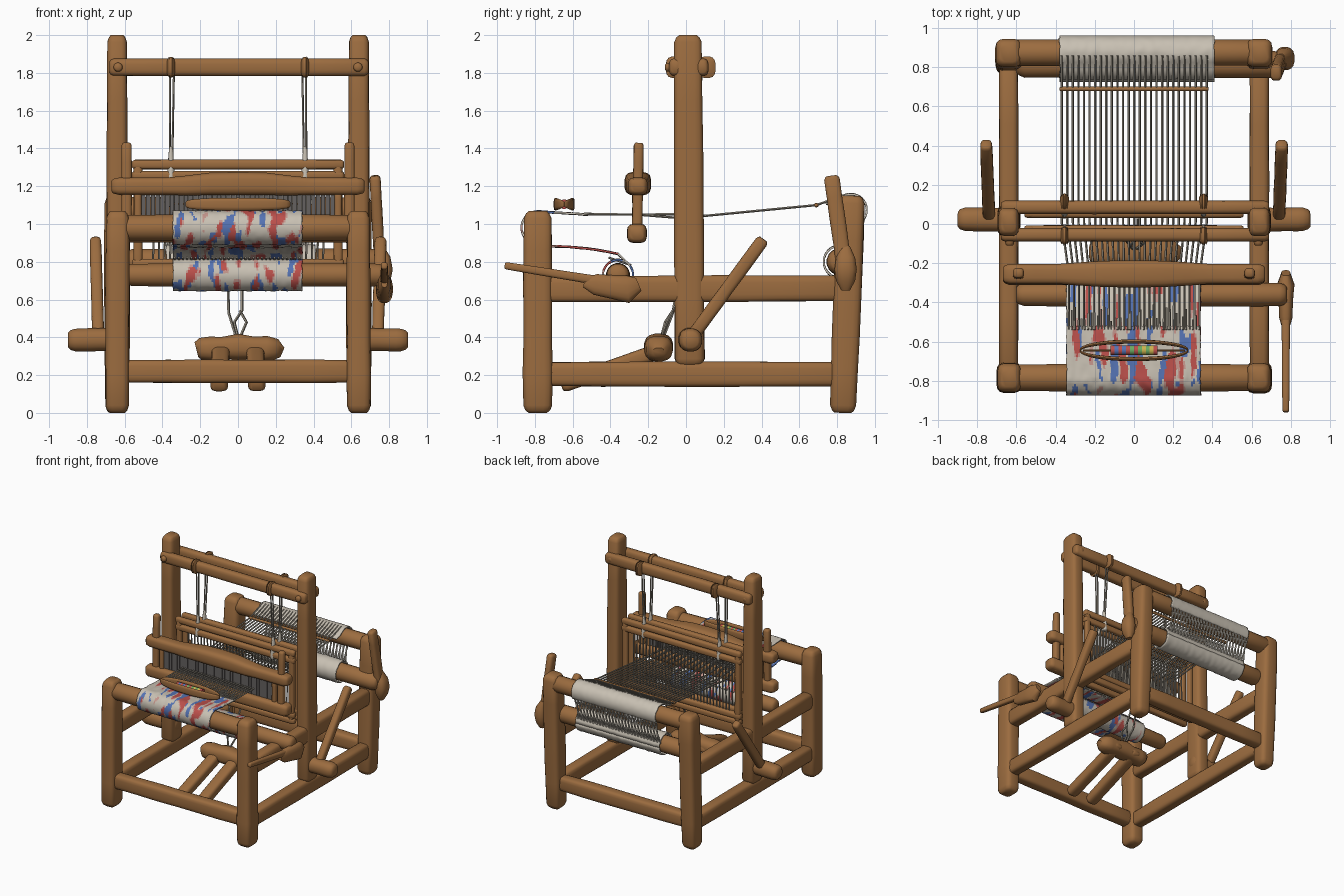
import bpy, bmesh, math, random
from mathutils import Vector, noise

if "Cube" in bpy.data.objects:
    bpy.data.objects.remove(bpy.data.objects["Cube"])

random.seed(4)

def mat(name, c):
    m = bpy.data.materials.new(name)
    m.diffuse_color = (*c, 1)
    m.use_nodes = True
    m.node_tree.nodes["Principled BSDF"].inputs["Base Color"].default_value = m.diffuse_color
    return m

WOOD = mat("wood", (0.33, 0.15, 0.05))
CREAM = mat("cream", (0.58, 0.53, 0.45))
PINK = mat("pink", (0.55, 0.3, 0.26))
RED = mat("red", (0.5, 0.08, 0.07))
BLUE = mat("blue", (0.09, 0.17, 0.45))
GREY = mat("reed_grey", (0.13, 0.12, 0.115))
CORD = mat("cord", (0.3, 0.27, 0.22))
GREEN = mat("green", (0.15, 0.4, 0.12))
YELLOW = mat("yellow", (0.6, 0.45, 0.08))

def finish(name, bm, mats, angle=50):
    bmesh.ops.recalc_face_normals(bm, faces=bm.faces)
    me = bpy.data.meshes.new(name)
    bm.to_mesh(me)
    bm.free()
    for m in mats:
        me.materials.append(m)
    me.polygons.foreach_set("use_smooth", [True] * len(me.polygons))
    me.set_sharp_from_angle(angle=math.radians(angle))
    ob = bpy.data.objects.new(name, me)
    bpy.context.collection.objects.link(ob)
    return ob

# Sweeps a superellipse section (half sizes hw, hh) along a polyline
def sweep(bm, pts, hw, hh, scales=None, n=16, power=2.0, mi=0):
    pts = [Vector(p) for p in pts]
    rings = []
    for i, p in enumerate(pts):
        t = (pts[min(i + 1, len(pts) - 1)] - pts[max(i - 1, 0)]).normalized()
        ref = Vector((0, 1, 0)) if abs(t.z) > 0.75 else Vector((0, 0, 1))
        u = ref.cross(t).normalized()
        v = t.cross(u)
        s = scales[i] if scales else 1
        ring = []
        for k in range(n):
            c, d = math.cos(math.tau * (k + .5) / n), math.sin(math.tau * (k + .5) / n)
            a = math.copysign(abs(c) ** (2 / power), c) * hw * s
            b = math.copysign(abs(d) ** (2 / power), d) * hh * s
            ring.append(bm.verts.new(p + u * a + v * b))
        rings.append(ring)
    for r0, r1 in zip(rings, rings[1:]):
        for k in range(n):
            bm.faces.new((r0[k], r0[(k + 1) % n], r1[(k + 1) % n], r1[k])).material_index = mi
    for r in (rings[0], rings[-1]):
        bm.faces.new(r).material_index = mi

# Hand-hewn timber with rounded ends and a slight wobble
def beam(name, p0, p1, hw, hh, power=4.0, taper=1.0, wob=0.025, m=WOOD):
    p0, p1 = Vector(p0), Vector(p1)
    L = (p1 - p0).length
    e = min(hw, hh)
    st = [(0, .62), (e * .2, .83), (e * .6, .97)]
    prof = st + [(L * f, 1) for f in (.2, .35, .5, .65, .8)] + [(L - d, s) for d, s in reversed(st)]
    prof.sort()
    sc = [s * (1 + (taper - 1) * d / L) * (1 + random.uniform(-wob, wob)) for d, s in prof]
    bm = bmesh.new()
    sweep(bm, [p0.lerp(p1, d / L) for d, s in prof], hw, hh, sc, power=power)
    return finish(name, bm, [m])

# Many thin cords in a single object
def cords(name, paths, r, m=CORD, n=5):
    bm = bmesh.new()
    for p in paths:
        sweep(bm, p, r, r, n=n)
    return finish(name, bm, [m])

def arc(cy, cz, r, a0, a1, n=14):
    return [(cy + r * math.cos(math.radians(a0 + (a1 - a0) * i / n)),
             cz + r * math.sin(math.radians(a0 + (a1 - a0) * i / n))) for i in range(n + 1)]

# Cloth strip: yz path extruded along x, with woven colour streaks
def cloth(name, path, x0, x1, dyed, nx=70):
    bm = bmesh.new()
    rows = [[bm.verts.new((x0 + (x1 - x0) * i / nx + .006 * noise.noise((j * .5, i // nx, 3)), y,
                           z + .004 * noise.noise((i * .3, j * .4, 0)))) for i in range(nx + 1)]
            for j, (y, z) in enumerate(path)]
    for j in range(len(path) - 1):
        for i in range(nx):
            f = bm.faces.new((rows[j][i], rows[j][i + 1], rows[j + 1][i + 1], rows[j + 1][i]))
            if dyed:
                a = noise.noise((i * .23, j * .13, 1.7))
                b = noise.noise((i * .23, j * .13, 9.3))
                f.material_index = 2 if a > .27 else 3 if b > .25 else 1 if a > .18 else 0
    ob = finish(name, bm, [CREAM, PINK, RED, BLUE] if dyed else [CREAM])
    s = ob.modifiers.new("thickness", 'SOLIDIFY')
    s.thickness, s.offset = .01, 0

# Frame: posts, rails, levers on both sides
for sx, side in ((-1, "left"), (1, "right")):
    x = sx * .64
    beam(f"front_post_{side}", (x, -.785, 0), (x * .995, -.785, 1.07), .066, .08, taper=.93)
    beam(f"back_post_{side}", (x, .83, 0), (x, .875, 1.15), .066, .072, taper=1.05)
    beam(f"tall_post_{side}", (x, .02, .25), (x, .01, 2.0), .06, .082, taper=.9)
    beam(f"lower_rail_{side}", (x, -.76, .205), (x, .82, .205), .05, .066)
    beam(f"middle_rail_{side}", (x, -.76, .655), (x, .82, .66), .05, .07)
    beam(f"axle_stub_{side}", (sx * .58, .02, .39), (sx * .9, .025, .385), .062, .062, 2.3)
    beam(f"side_lever_{side}", (sx * .74, .03, .4), (sx * .755, .41, .92), .032, .035, 3)
    beam(f"beater_upright_{side}", (sx * .59, -.26, .9), (sx * .59, -.25, 1.43), .028, .027, 3)
    beam(f"beater_strut_{side}", (sx * .53, -.26, .93), (sx * .53, -.26, 1.18), .02, .025, 3)
    beam(f"top_beam_peg_{side}", (sx * .635, -.11, 1.83), (sx * .635, .12, 1.83), .025, .025, 2)
beam("front_cross_rail", (-.63, -.785, .22), (.63, -.785, .22), .05, .062)
beam("back_cross_rail", (-.63, .83, .22), (.63, .83, .22), .05, .062)
for y, n in ((-.055, "front"), (.085, "rear")):
    beam(f"top_beam_{n}", (-.68, y, 1.83), (.69, y, 1.83), .035, .047, 3)

# Beater: arched top bar, lower bar and reed
bm = bmesh.new()
xs = [-.67, -.66, -.63, -.5, -.38, -.28, -.15, 0, .15, .28, .38, .5, .63, .66, .67]
sweep(bm, [(x, -.255, 1.2 + .014 * math.exp(-(x / .25) ** 4)) for x in xs], .052, .046,
      [.6, .85, 1, 1, 1, 1.15, 1.3, 1.35, 1.3, 1.15, 1, 1, 1, .85, .6], power=3.5)
finish("beater_top_bar", bm, [WOOD])
beam("beater_lower_bar", (-.67, -.26, .95), (.67, -.26, .95), .052, .05, 3.5)
cords("reed", [[(x * .025, -.255, .97), (x * .025, -.255, 1.18)] for x in range(-20, 21)], .016, GREY, 4)

# Heddle frames with their heddles and hanging cords
for y, n in ((-.03, "front"), (.055, "rear")):
    for z, w in ((1.315, "upper"), (1.255, "inner_upper"), (.79, "inner_lower"), (.74, "lower")):
        beam(f"heddle_bar_{w}_{n}", (-.56, y, z), (.56, y, z), .024, .026, 3)
    for sx in (-1, 1):
        beam(f"heddle_side_{n}", (sx * .53, y, .72), (sx * .53, y, 1.34), .024, .022, 3)
        beam(f"cord_knot_{n}", (sx * .355, y, 1.22), (sx * .355, y, 1.41), .024, .03, 2, .4, m=CREAM)
        beam(f"beam_binding_{n}", (sx * .355 - .022, 2 * y, 1.83), (sx * .355 + .022, 2 * y, 1.83),
             .046, .056, 3)
    cords(f"heddles_{n}", [[(i * .03, y, .76), (i * .03 + .006, y, 1.04), (i * .03, y, 1.28)]
                           for i in range(-15, 16)], .006)
    cords(f"hanging_cords_{n}", [[(sx * .35 + d, y * 1.5, 1.8), (sx * .355 + d * .6, y, 1.3)]
                                 for sx in (-1, 1) for d in (-.01, .01)], .006)

# Beams carrying cloth and warp
beam("breast_beam", (-.64, -.785, .98), (.64, -.785, .98), .072, .072, 2)
beam("cloth_beam", (-.6, -.36, .73), (.78, -.36, .73), .062, .062, 2)
beam("back_beam", (-.64, .875, 1.075), (.64, .875, 1.075), .07, .07, 2)
beam("warp_beam", (-.6, .815, .8), (.76, .815, .8), .07, .07, 2)

top = [(-.52 - .02 * i, 1.05 + .0012 * i) for i in range(12)]
link = [(-.72 + .04 * i, .882 - .0001 * i * i * 5) for i in range(10)]
cloth("woven_cloth", top + arc(-.785, .98, .086, 85, 290, 24) + link
      + arc(-.36, .73, .08, 50, -310, 32), -.345, .34, True)
cloth("back_beam_warp_cloth", [(.74, 1.107), (.79, 1.118)] + arc(.875, 1.075, .082, 125, -35), -.38, .41, False)
cloth("warp_beam_roll", arc(.815, .8, .086, 0, 360, 24), -.38, .41, False)
cords("warp_link", [[(-.37 + i * .03 + d, .945, 1.035), (-.37 + i * .03 - d, .89, .83)]
                    for i in range(26) for d in (-.012, .012)], .006, CREAM)

# Warp threads, lease stick and fringe
warp = []
for i in range(27):
    x = -.37 + i * .0285
    dz = .012 if i % 2 else -.012
    warp.append([(x * .9, -.54, 1.052), (x * .9, -.26, 1.05), (x, .01, 1.04 + dz),
                 (x, .1, 1.043), (x, .69, 1.1), (x, .86, 1.16)])
cords("warp_threads", warp, .0065)
cords("fell_fringe", [[(-.335 + i * .0167, -.54, 1.056),
                       (-.335 + i * .0167, -.44 + random.uniform(-.06, .03), 1.052)] for i in range(41)], .005)
cords("beam_fringe", [[(-.335 + i * .022, -.29, .782),
                       (-.335 + i * .022, -.41, .822)] for i in range(31)], .006)
beam("lease_stick", (-.38, .69, 1.1), (.38, .69, 1.1), .012, .012, 2)

# Boat shuttle and its bobbin
bm = bmesh.new()
ts = [math.pi * i / 16 for i in range(17)]
for s in (-1, 1):
    sweep(bm, [(-.275 * math.cos(t), -.645 + s * .045 * math.sin(t), 1.105) for t in ts],
          .011, .034, [.35 + .65 * math.sin(t) ** .7 for t in ts], n=10, power=3)
finish("shuttle", bm, [WOOD])
bm = bmesh.new()
for i in range(12):
    sweep(bm, [(-.12 + i * .02, -.645, 1.105), (-.1 + i * .02, -.645, 1.105)], .026, .026,
          n=12, mi=(i * 2 + i // 3) % 5)
sweep(bm, [(-.26, -.645, 1.105), (.26, -.645, 1.105)], .006, .006, n=6, mi=5)
finish("bobbin", bm, [RED, GREEN, BLUE, YELLOW, RED, WOOD])

# Treadles, lumpy treadle roll and tie-up cords
for x, n in ((-.1, "left"), (.1, "right")):
    beam(f"treadle_{n}", (x, -.66, .145), (x * .9, -.08, .35), .048, .042, 3.5)
bm = bmesh.new()
sweep(bm, [(-.22, -.145, .335), (-.2, -.145, .34), (-.15, -.145, .34), (-.08, -.145, .345), (0, -.145, .35),
           (.08, -.145, .345), (.15, -.145, .34), (.2, -.145, .335), (.235, -.145, .32)],
      .075, .068, [.6, .85, .95, .86, 1.03, .88, 1, .85, .4], power=2.6)
finish("treadle_roll", bm, [WOOD])
cords("tie_up_cords", [[(-.055, -.03, .74), (-.05, -.07, .53), (-.01, -.12, .4)],
                       [(.02, .03, .74), (.02, -.07, .54), (-.02, -.11, .48), (0, -.13, .4)],
                       [(.01, -.07, .54), (.045, -.1, .48), (.01, -.13, .4)]], .008)

# Cloth-beam paddle and handle, warp-beam brake lever (right side only)
bm = bmesh.new()
sweep(bm, [(.775, -.54, .69), (.775, -.48, .68), (.775, -.38, .665), (.775, -.31, .655), (.775, -.25, .68)],
      .045, .075, [.35, .75, .85, 1, .5], power=2.5)
finish("cloth_beam_paddle", bm, [WOOD])
beam("cloth_beam_handle", (.775, -.96, .78), (.775, -.4, .69), .018, .02, 3, 1.25)
beam("brake_lever", (.725, .77, 1.255), (.755, .85, .69), .03, .042, 3)
bm = bmesh.new()
sweep(bm, [(.76, .845, .65), (.765, .845, .7), (.77, .845, .76), (.765, .845, .82), (.75, .845, .88)],
      .05, .06, [.4, .85, 1, .85, .4], power=2.5)
finish("brake_hub", bm, [WOOD])
